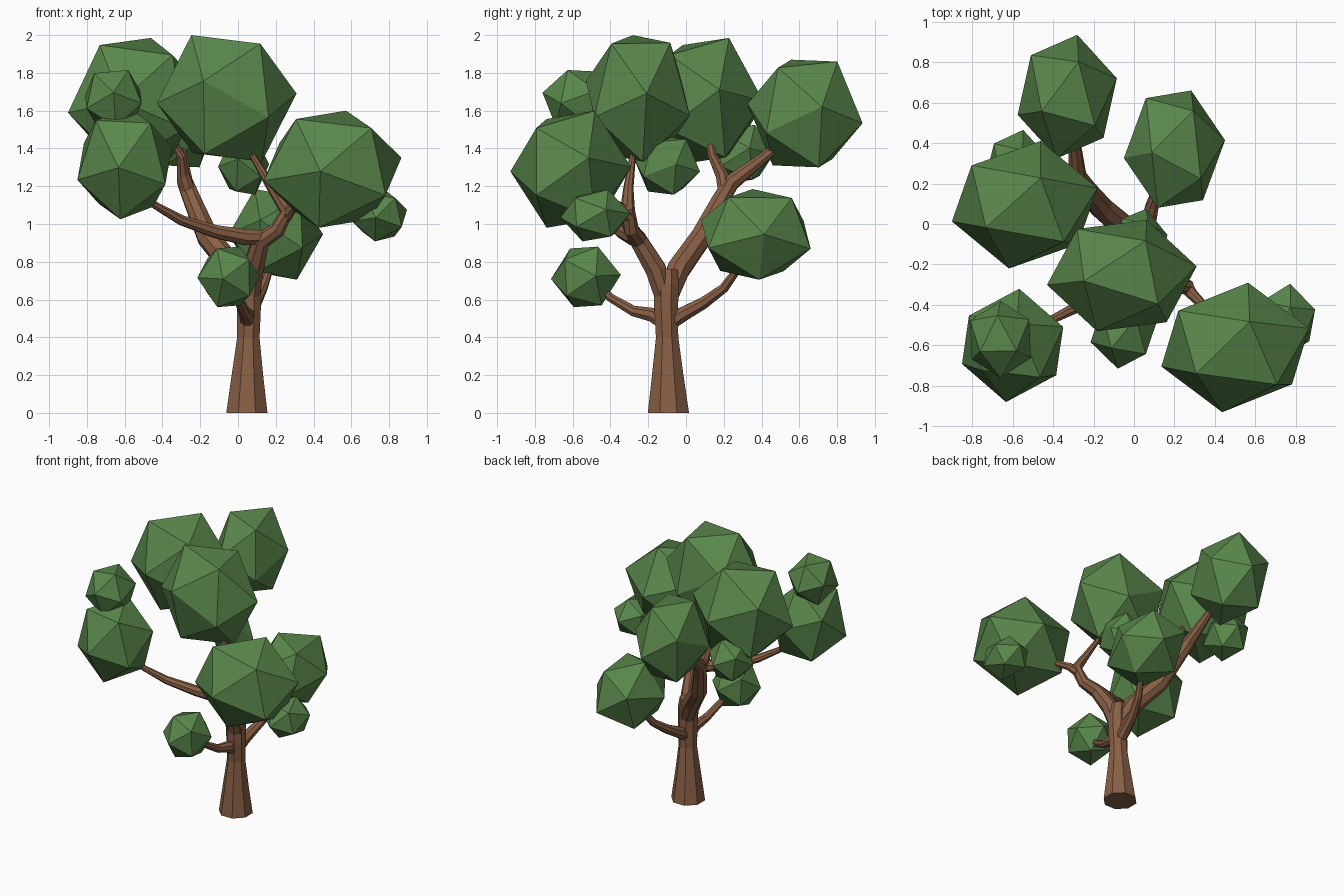
import bpy, bmesh, math
from mathutils import Vector, Matrix

if "Cube" in bpy.data.objects:
    bpy.data.objects.remove(bpy.data.objects["Cube"])


def material(name, rgb):
    m = bpy.data.materials.new(name)
    m.diffuse_color = (*rgb, 1)
    m.use_nodes = True
    m.node_tree.nodes["Principled BSDF"].inputs["Base Color"].default_value = m.diffuse_color
    return m


BARK = material("bark", (0.25, 0.115, 0.06))
LEAF = material("leaf", (0.10, 0.24, 0.07))


def finish(bm, name, mat):
    bmesh.ops.recalc_face_normals(bm, faces=bm.faces)
    mesh = bpy.data.meshes.new(name)
    bm.to_mesh(mesh)
    bm.free()
    mesh.materials.append(mat)
    obj = bpy.data.objects.new(name, mesh)
    bpy.context.collection.objects.link(obj)


def frame(a, b):
    x = a.normalized()
    z = a.cross(b).normalized()
    return Matrix((x, z.cross(x), z)).transposed()


def foliage(name, centre, half, corner_a, corner_b):
    """Icosahedron turned so two neighbouring corners point the given ways, fitted to a box."""
    bm = bmesh.new()
    bmesh.ops.create_icosphere(bm, subdivisions=1, radius=1)
    bm.verts.ensure_lookup_table()
    v = bm.verts[0]
    n = v.link_edges[0].other_vert(v)
    a, b = (Vector([c / h for c, h in zip(p, half)]) for p in (corner_a, corner_b))
    rot = frame(a, b) @ frame(v.co, n.co).transposed()
    for w in bm.verts:
        w.co = rot @ w.co
    ext = [max(abs(w.co[i]) for w in bm.verts) for i in range(3)]
    for w in bm.verts:
        w.co = Vector([centre[i] + w.co[i] * half[i] / ext[i] for i in range(3)])
    finish(bm, name, LEAF)


def limb(name, points, sides=8):
    """Tapered faceted tube through (x, y, z, radius) points."""
    bm = bmesh.new()
    pos = [Vector(p[:3]) for p in points]
    side, prev = Vector((1, 0, 0)), None
    for i, p in enumerate(points):
        t = (pos[min(i + 1, len(pos) - 1)] - pos[max(i - 1, 0)]).normalized()
        if i == 0:
            if len(points) and p[2] == 0:
                t = Vector((0, 0, 1))
            if abs(t.x) > 0.8:
                side = Vector((0, 1, 0))
        side = (side - t * side.dot(t)).normalized()
        up = t.cross(side)
        ring = []
        for k in range(sides):
            ang = 2 * math.pi * (k + 0.5) / sides
            ring.append(bm.verts.new(pos[i] + p[3] * (side * math.cos(ang) + up * math.sin(ang))))
        if prev:
            for k in range(sides):
                j = (k + 1) % sides
                bm.faces.new((prev[k], prev[j], ring[j], ring[k]))
        else:
            bm.faces.new(ring[::-1])
        prev = ring
    bm.faces.new(prev)
    finish(bm, name, BARK)


# Trunk and the two main limbs
limb("trunk", [(.047, -.093, 0, .118), (.05, -.097, .2, .09), (.055, -.1, .4, .064),
               (.058, -.105, .55, .068), (.055, -.105, .68, .072), (.05, -.1, .76, .06)])
limb("front_limb", [(.06, -.11, .6, .055), (.08, -.16, .76, .06), (.12, -.25, .91, .05),
                    (.21, -.29, .97, .042), (.26, -.31, 1.07, .04), (.18, -.305, 1.19, .027),
                    (.09, -.285, 1.34, .018), (.03, -.27, 1.45, .014)])
limb("back_limb", [(.06, -.1, .6, .055), (-.02, -.04, .76, .065), (-.16, .08, .93, .06),
                   (-.24, .18, 1.12, .05), (-.28, .24, 1.22, .045), (-.29, .36, 1.31, .034),
                   (-.3, .46, 1.39, .025), (-.31, .54, 1.47, .02)])

# Side branches
limb("left_branch", [(.14, -.25, .93, .04), (.04, -.28, .93, .045), (-.12, -.34, .96, .037),
                     (-.3, -.42, 1.02, .028), (-.44, -.49, 1.1, .02), (-.52, -.54, 1.18, .016)])
limb("right_branch", [(.25, -.3, 1.04, .036), (.29, -.35, 1.09, .028), (.37, -.43, 1.13, .02),
                      (.42, -.5, 1.18, .016)])
limb("upper_branch", [(-.26, .21, 1.16, .042), (-.29, .19, 1.26, .036), (-.3, .14, 1.36, .025),
                      (-.36, .12, 1.46, .018)])
limb("low_front_branch", [(.055, -.11, .47, .04), (.045, -.18, .52, .04), (.03, -.28, .54, .03),
                          (0, -.4, .61, .024), (-.03, -.48, .69, .018)])
limb("low_back_branch", [(.058, -.09, .47, .04), (.065, -.02, .52, .042), (.09, .09, .58, .034),
                         (.13, .2, .66, .027), (.17, .28, .77, .02)])

# Foliage: centre, half size, two neighbouring corner directions
foliage("foliage_right", (.5, -.61, 1.29), (.365, .32, .31), (-.06, -.315, -.01), (.21, -.25, .22))
foliage("foliage_crown", (-.06, -.255, 1.665), (.37, .275, .335), (-.13, -.27, .085), (.195, -.265, -.07))
foliage("foliage_left_back", (-.54, .095, 1.65), (.36, .315, .335), (-.075, -.31, 0), (.2, -.19, .235))
foliage("foliage_left_front", (-.6, -.6, 1.32), (.25, .28, .295), (-.03, -.28, -.02), (.16, -.13, .25))
foliage("foliage_back", (-.33, .63, 1.585), (.245, .305, .285), (.24, .09, .03), (.06, .2, .28))
foliage("foliage_low_back", (.2, .37, .945), (.25, .29, .24), (.25, .04, 0), (.08, .22, .23))
foliage("tuft_left_front", (-.66, -.57, 1.66), (.15, .19, .155), (0, -.19, .03), (.08, -.06, .15))
foliage("tuft_low_front", (-.05, -.53, .72), (.165, .185, .16), (-.03, -.19, -.01), (.15, -.08, .11))
foliage("tuft_right", (.75, -.48, 1.045), (.145, .185, .137), (-.02, -.18, -.01), (.09, -.13, .1))
foliage("tuft_middle", (.03, -.1, 1.31), (.135, .175, .155), (-.03, -.17, .03), (.08, -.1, .12))
foliage("tuft_left_back", (-.58, .29, 1.37), (.15, .175, .155), (-.03, -.17, 0), (.09, -.1, .12))
